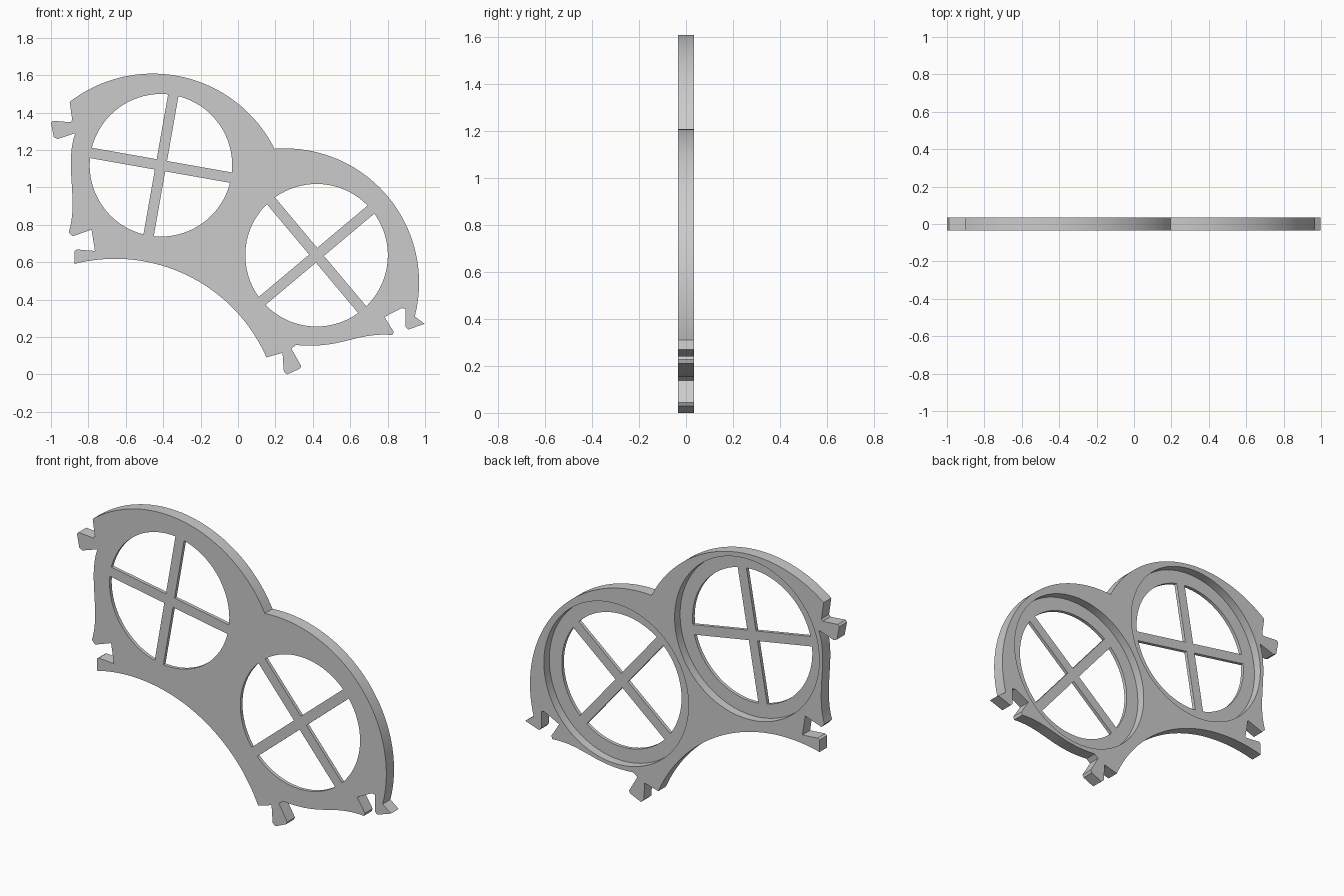
import bpy, bmesh, math
from mathutils import Vector
from mathutils.geometry import interpolate_bezier

cube = bpy.data.objects.get("Cube")
if cube:
    bpy.data.objects.remove(cube, do_unlink=True)

FRONT, BACK, FLOOR = -0.035, 0.035, -0.015
WINDOW_R, RECESS_R, HALF_BAR = 0.381, 0.46, 0.028
# centre x, centre z, tilt of the cross bars
WINDOWS = [(-0.412, 1.118, 80), (0.42, 0.637, 40)]

grey = bpy.data.materials.new("light grey")
grey.use_nodes = True
grey.diffuse_color = (0.6, 0.6, 0.6, 1)
grey.node_tree.nodes["Principled BSDF"].inputs["Base Color"].default_value = (0.6, 0.6, 0.6, 1)


def prism(name, outlines, y0, y1):
    """Extrude closed x-z outlines from y0 to y1."""
    bm = bmesh.new()
    for pts in outlines:
        face = bm.faces.new([bm.verts.new((x, y0, z)) for x, z in pts])
        new = bmesh.ops.extrude_face_region(bm, geom=[face])["geom"]
        bmesh.ops.translate(bm, vec=(0, y1 - y0, 0),
                            verts=[v for v in new if isinstance(v, bmesh.types.BMVert)])
    bmesh.ops.recalc_face_normals(bm, faces=bm.faces)
    mesh = bpy.data.meshes.new(name)
    bm.to_mesh(mesh)
    bm.free()
    mesh.materials.append(grey)
    obj = bpy.data.objects.new(name, mesh)
    bpy.context.collection.objects.link(obj)
    return obj


def sweep(cx, cz, r, a0, a1, n):
    return [(cx + r * math.cos(a0 + (a1 - a0) * i / n),
             cz + r * math.sin(a0 + (a1 - a0) * i / n)) for i in range(n + 1)]


def arc(start, top, end, n=40):
    """Shallow arc through three points, drawn clockwise."""
    (ax, az), (bx, bz), (cx, cz) = start, top, end
    d = 2 * (ax * (bz - cz) + bx * (cz - az) + cx * (az - bz))
    a, b, c = ax * ax + az * az, bx * bx + bz * bz, cx * cx + cz * cz
    ox = (a * (bz - cz) + b * (cz - az) + c * (az - bz)) / d
    oz = (a * (cx - bx) + b * (ax - cx) + c * (bx - ax)) / d
    a0, a1 = math.atan2(az - oz, ax - ox), math.atan2(cz - oz, cx - ox)
    return sweep(ox, oz, math.dist(start, (ox, oz)), a0, a1, n)


def wave(*pts):
    return [tuple(p)[:2] for p in interpolate_bezier(*[Vector(p) for p in pts], 20)]


# Plate outline, clockwise from the upper corner
valley = (0.195, 1.206)
outline = arc((-0.9, 1.457), (-0.46, 1.608), valley)
outline += arc(valley, (0.758, 0.998), (0.945, 0.31))[1:]
# right hook and notch
outline += [(0.998, 0.27), (0.91, 0.24), (0.896, 0.255), (0.896, 0.352),
            (0.875, 0.354), (0.783, 0.307), (0.832, 0.228)]
outline += wave((0.826, 0.211), (0.62, 0.225), (0.56, 0.135), (0.31, 0.157))
# bottom hook
outline += [(0.285, 0.137), (0.338, 0.045), (0.33, 0.03), (0.262, 0.0),
            (0.245, 0.015), (0.238, 0.115)]
# inner curved edge
outline += arc((-0.874, 0.591), (-0.66, 0.618), (0.152, 0.091))[::-1]
# lower left hook and notch
outline += [(-0.874, 0.66), (-0.862, 0.668), (-0.765, 0.66), (-0.783, 0.774), (-0.885, 0.738)]
outline += wave((-0.905, 0.76), (-0.85, 0.93), (-0.93, 1.12), (-0.87, 1.29))
# upper left hook
outline += [(-0.965, 1.258), (-0.985, 1.268), (-1.0, 1.345), (-0.99, 1.356),
            (-0.895, 1.348), (-0.886, 1.36)]

plate = prism("window_plate", [outline], FRONT, BACK)

# Round recesses in the back, then four quarter openings per window
recesses = prism("recess_cutter",
                 [sweep(x, z, RECESS_R, 0, math.tau, 96)[:-1] for x, z, _ in WINDOWS],
                 FLOOR, BACK + 0.05)
quarters = []
for x, z, tilt in WINDOWS:
    for k in range(4):
        turn = math.radians(tilt + 90 * k)
        edge = math.asin(HALF_BAR / WINDOW_R)
        corner = sweep(x, z, HALF_BAR * math.sqrt(2), turn + math.pi / 4, turn, 1)[:1]
        quarters.append(corner + sweep(x, z, WINDOW_R, turn + edge, turn + math.pi / 2 - edge, 24))
openings = prism("opening_cutter", quarters, FRONT - 0.05, BACK + 0.05)

bpy.context.view_layer.objects.active = plate
for cutter in (recesses, openings):
    cutter.hide_render = True
    mod = plate.modifiers.new("cut", "BOOLEAN")
    mod.operation = "DIFFERENCE"
    mod.solver = "EXACT"
    mod.object = cutter
    bpy.ops.object.modifier_apply(modifier=mod.name)
    bpy.data.objects.remove(cutter, do_unlink=True)

bpy.ops.object.select_all(action="DESELECT")
plate.select_set(True)
bpy.ops.object.shade_smooth_by_angle(angle=math.radians(30))
